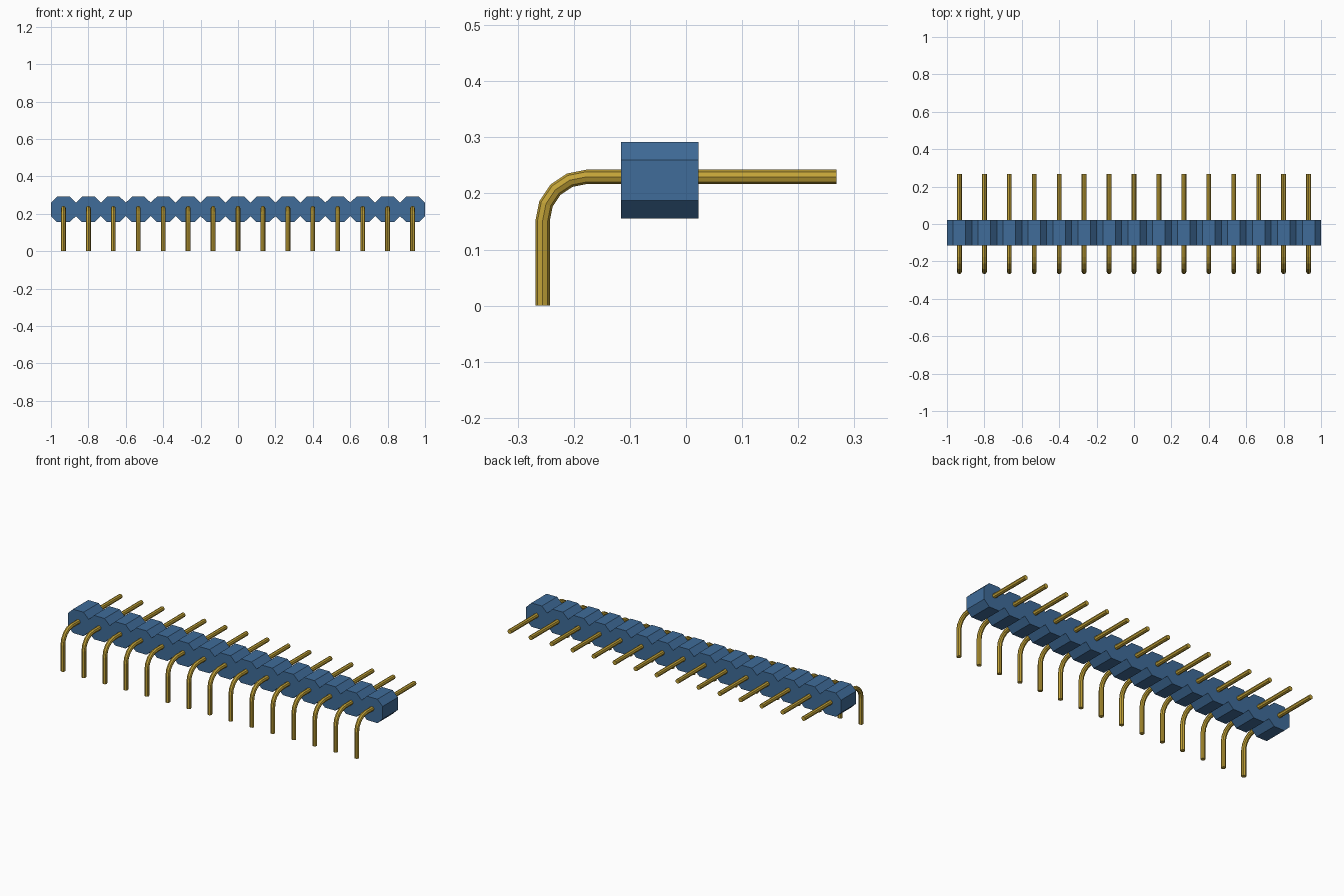
import bpy, bmesh, math
from mathutils import Vector

if "Cube" in bpy.data.objects:
    bpy.data.objects.remove(bpy.data.objects["Cube"])

PINS = 15
PITCH = 2 / PINS


def material(name, color):
    m = bpy.data.materials.new(name)
    m.use_nodes = True
    m.diffuse_color = color
    bsdf = next(n for n in m.node_tree.nodes if n.type == 'BSDF_PRINCIPLED')
    bsdf.inputs["Base Color"].default_value = color
    return m


def make_object(name, bm, mat):
    bmesh.ops.recalc_face_normals(bm, faces=bm.faces)
    mesh = bpy.data.meshes.new(name)
    bm.to_mesh(mesh)
    bm.free()
    mesh.materials.append(mat)
    obj = bpy.data.objects.new(name, mesh)
    bpy.context.collection.objects.link(obj)
    return obj


blue = material("blue plastic", (0.05, 0.15, 0.32, 1))
gold = material("gold metal", (0.55, 0.37, 0.04, 1))

# Housing: row of chamfered cells, extruded from front to back
y0, y1 = -0.116, 0.022
z_low, z_high, mid = 0.155, 0.292, 0.2235
half, side = (z_high - z_low) / 2, 0.036
upper = [(-1, mid + side)]
for i in range(PINS):
    left = -1 + i * PITCH
    upper += [(left + PITCH / 4, mid + half),
              (left + PITCH * 3 / 4, mid + half),
              (left + PITCH, mid + side)]
outline = upper + [(x, 2 * mid - z) for x, z in reversed(upper)]
bm = bmesh.new()
face = bm.faces.new([bm.verts.new((x, y0, z)) for x, z in outline])
ext = bmesh.ops.extrude_face_region(bm, geom=[face])
moved = [v for v in ext["geom"] if isinstance(v, bmesh.types.BMVert)]
bmesh.ops.translate(bm, verts=moved, vec=(0, y1 - y0, 0))
make_object("housing", bm, blue)

# Pin path: vertical leg, quarter bend, straight contact
R, r, SIDES, STEPS = 0.078, 0.0128, 8, 4
pin_y, pin_z = -0.2555, 0.2295
stations = [(pin_y, 0.0, 0.0)]
for k in range(STEPS + 1):
    a = math.pi / 2 * k / STEPS
    stations.append((pin_y + R - R * math.cos(a), pin_z - R + R * math.sin(a), a))
stations.append((0.268, pin_z, math.pi / 2))

# Pin mesh: octagonal rings swept along the path
bm = bmesh.new()
rings = []
for y, z, a in stations:
    outward = Vector((0, -math.cos(a), math.sin(a)))
    ring = []
    for s in range(SIDES):
        t = 2 * math.pi * s / SIDES
        ring.append(bm.verts.new(Vector((0, y, z)) + outward * r * math.cos(t)
                                 + Vector((r * math.sin(t), 0, 0))))
    rings.append(ring)
for a, b in zip(rings, rings[1:]):
    for s in range(SIDES):
        n = (s + 1) % SIDES
        bm.faces.new((a[s], a[n], b[n], b[s]))
bm.faces.new(rings[0])
bm.faces.new(rings[-1])
pin = make_object("pin_1", bm, gold)
pin.location.x = -1 + PITCH / 2

# Repeat the pin along the row
for i in range(1, PINS):
    copy = bpy.data.objects.new(f"pin_{i + 1}", pin.data)
    copy.location.x = -1 + PITCH * (i + 0.5)
    bpy.context.collection.objects.link(copy)
